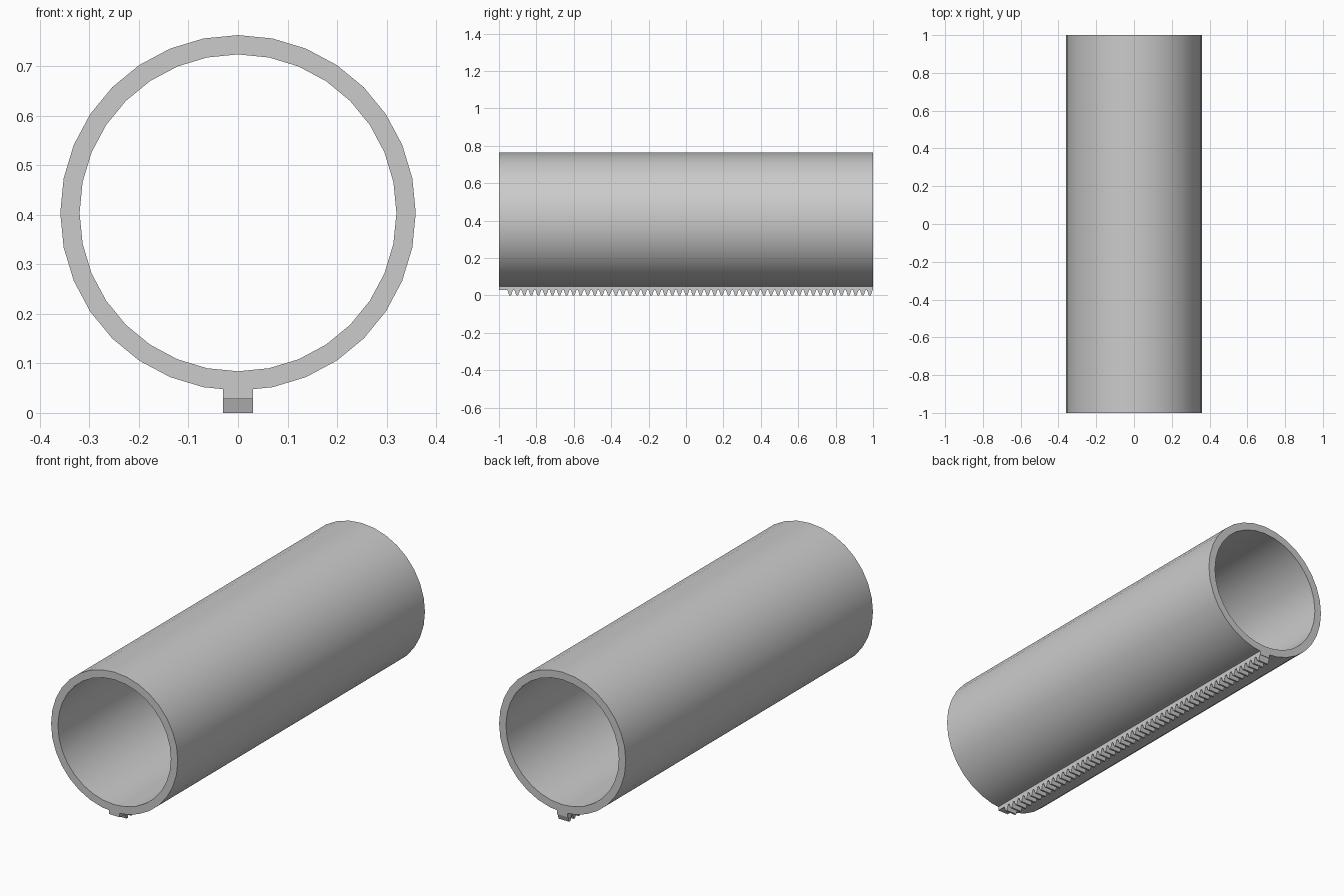
import bpy, bmesh, math

cube = bpy.data.objects.get("Cube")
if cube:
    bpy.data.objects.remove(cube, do_unlink=True)

SIDES = 32
OUTER, INNER, AXIS_Z = 0.359, 0.32, 0.404
HALF_LENGTH = 1.0
RACK_HALF_WIDTH, RACK_TOP, ROOT_Z = 0.03, 0.06, 0.028
TEETH, PITCH, FIRST = 52, 0.0377, -0.94
TIP_HALF, ROOT_HALF = 0.005, 0.0149

grey = bpy.data.materials.new("plain_grey")
grey.use_nodes = True
colour = (0.6, 0.6, 0.6, 1)
grey.diffuse_color = colour
grey.node_tree.nodes["Principled BSDF"].inputs["Base Color"].default_value = colour


def add_object(name, bm):
    bmesh.ops.recalc_face_normals(bm, faces=bm.faces)
    mesh = bpy.data.meshes.new(name)
    bm.to_mesh(mesh)
    bm.free()
    mesh.materials.append(grey)
    obj = bpy.data.objects.new(name, mesh)
    bpy.context.collection.objects.link(obj)
    return obj


# Hollow tube along y
bm = bmesh.new()
rings = []
for radius, y in ((OUTER, -HALF_LENGTH), (OUTER, HALF_LENGTH),
                  (INNER, HALF_LENGTH), (INNER, -HALF_LENGTH)):
    angles = [2 * math.pi * i / SIDES for i in range(SIDES)]
    rings.append([bm.verts.new((radius * math.cos(a), y, AXIS_Z + radius * math.sin(a)))
                  for a in angles])
for r, ring in enumerate(rings):
    after = rings[(r + 1) % len(rings)]
    for i in range(SIDES):
        j = (i + 1) % SIDES
        bm.faces.new((ring[i], ring[j], after[j], after[i]))
tube = add_object("tube", bm)
bpy.ops.object.select_all(action="DESELECT")
tube.select_set(True)
bpy.context.view_layer.objects.active = tube
bpy.ops.object.shade_smooth_by_angle(angle=math.radians(30))

# Toothed rack under the tube: side profile extruded across x
profile = [(HALF_LENGTH, RACK_TOP), (-HALF_LENGTH, RACK_TOP), (-HALF_LENGTH, ROOT_Z)]
for t in range(TEETH):
    y = FIRST + t * PITCH
    profile += [(y - ROOT_HALF, ROOT_Z), (y - TIP_HALF, 0),
                (y + TIP_HALF, 0), (y + ROOT_HALF, ROOT_Z)]
profile.append((HALF_LENGTH, ROOT_Z))
bm = bmesh.new()
face = bm.faces.new([bm.verts.new((-RACK_HALF_WIDTH, min(y, HALF_LENGTH), z))
                     for y, z in profile])
extruded = bmesh.ops.extrude_face_region(bm, geom=[face], use_keep_orig=True)
moved = [v for v in extruded["geom"] if isinstance(v, bmesh.types.BMVert)]
bmesh.ops.translate(bm, verts=moved, vec=(2 * RACK_HALF_WIDTH, 0, 0))
add_object("toothed_rack", bm)
